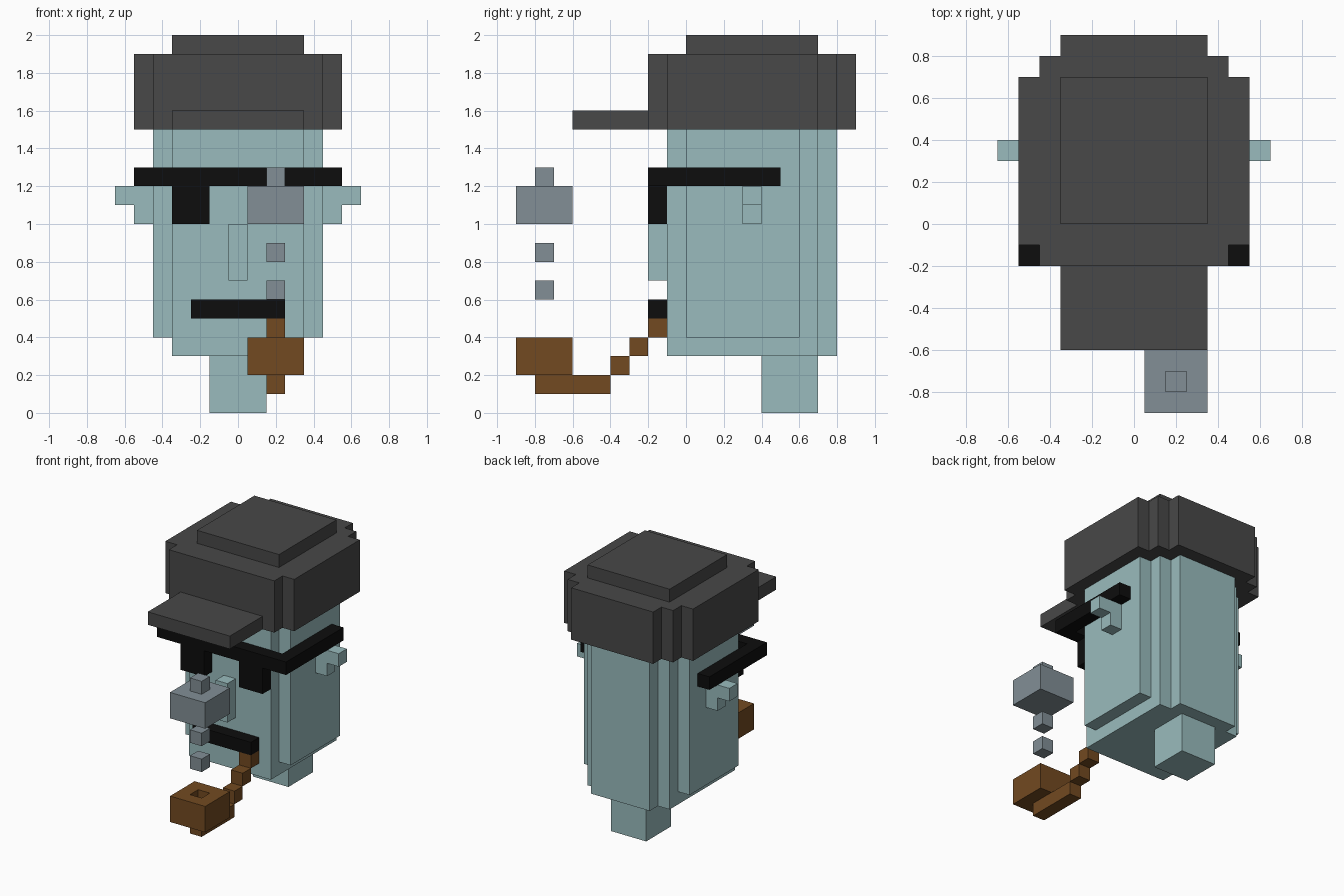
import bpy
import bmesh

cube = bpy.data.objects.get("Cube")
if cube:
    bpy.data.objects.remove(cube, do_unlink=True)


def material(name, rgb):
    mat = bpy.data.materials.new(name)
    mat.use_nodes = True
    mat.diffuse_color = (*rgb, 1)
    mat.node_tree.nodes["Principled BSDF"].inputs["Base Color"].default_value = (*rgb, 1)
    return mat


SKIN = material("pale_teal", (0.32, 0.50, 0.51))
CLOTH = material("charcoal", (0.065, 0.065, 0.065))
BLACK = material("black", (0.004, 0.004, 0.004))
WOOD = material("brown", (0.17, 0.068, 0.015))
SMOKE = material("grey_blue", (0.223, 0.275, 0.305))


def prism(name, outline, z, mat, hole_wall=0):
    """Extrude a plan outline from z[0] to z[1], optionally hollowing the top."""
    bm = bmesh.new()
    base = bm.faces.new([bm.verts.new((x, y, z[0])) for x, y in outline])
    ext = bmesh.ops.extrude_face_region(bm, geom=[base], use_keep_orig=True)
    verts = [v for v in ext["geom"] if isinstance(v, bmesh.types.BMVert)]
    bmesh.ops.translate(bm, verts=verts, vec=(0, 0, z[1] - z[0]))
    bmesh.ops.recalc_face_normals(bm, faces=bm.faces[:])
    if hole_wall:
        top = max(bm.faces, key=lambda f: f.calc_center_median().z)
        bmesh.ops.inset_individual(bm, faces=[top], thickness=hole_wall, use_even_offset=True)
        bmesh.ops.inset_individual(bm, faces=[top], thickness=0, depth=z[0] - z[1] + 0.01)
    mesh = bpy.data.meshes.new(name)
    bm.to_mesh(mesh)
    bm.free()
    mesh.materials.append(mat)
    obj = bpy.data.objects.new(name, mesh)
    bpy.context.collection.objects.link(obj)
    return obj


def box(name, x, y, z, mat, hole_wall=0):
    plan = [(x[0], y[0]), (x[1], y[0]), (x[1], y[1]), (x[0], y[1])]
    return prism(name, plan, z, mat, hole_wall)


def mirrored(half):
    """Complete a plan given on the +x side, front to back."""
    return half + [(-x, y) for x, y in reversed(half)]


# Neck and stepped head
box("neck", (-0.15, 0.15), (0.4, 0.7), (0, 0.3), SKIN)
head = [(0.35, -0.1), (0.35, 0.7), (0.25, 0.7), (0.25, 0.8)]
prism("head", mirrored(head), (0.3, 1.5), SKIN)
box("nose", (-0.05, 0.05), (-0.2, -0.1), (0.7, 1.0), SKIN)
box("mouth", (-0.25, 0.25), (-0.2, -0.1), (0.5, 0.6), BLACK)

# Cheeks, ears, lenses and glasses arms on both sides
for side, s in (("left", 1), ("right", -1)):
    def span(a, b):
        return sorted((s * a, s * b))
    box(side + "_cheek", span(0.35, 0.45), (0, 0.6), (0.4, 1.5), SKIN)
    box(side + "_ear", span(0.45, 0.55), (0.3, 0.4), (1.0, 1.2), SKIN)
    box(side + "_ear_tip", span(0.55, 0.65), (0.3, 0.4), (1.1, 1.2), SKIN)
    box(side + "_lens", span(0.15, 0.35), (-0.2, -0.1), (1.0, 1.2), BLACK)
    box(side + "_glasses_arm", span(0.45, 0.55), (-0.1, 0.5), (1.2, 1.3), BLACK)
box("glasses_bar", (-0.55, 0.55), (-0.2, -0.1), (1.2, 1.3), BLACK)

# Cap with stepped corners, brim and raised crown
cap = [(0.45, -0.2), (0.45, -0.1), (0.55, -0.1), (0.55, 0.7),
       (0.45, 0.7), (0.45, 0.8), (0.35, 0.8), (0.35, 0.9)]
prism("cap", mirrored(cap), (1.5, 1.9), CLOTH)
box("cap_crown", (-0.35, 0.35), (0, 0.7), (1.9, 2.0), CLOTH)
box("cap_brim", (-0.35, 0.35), (-0.6, -0.2), (1.5, 1.6), CLOTH)

# Pipe: stepped stem, base and hollow bowl
narrow, wide = (0.15, 0.25), (0.05, 0.35)
for i in range(3):
    y, z = -0.2 - 0.1 * i, 0.4 - 0.1 * i
    box(f"pipe_stem_{i + 1}", narrow, (y, y + 0.1), (z, z + 0.1), WOOD)
box("pipe_base", narrow, (-0.8, -0.4), (0.1, 0.2), WOOD)
box("pipe_bowl", wide, (-0.9, -0.6), (0.2, 0.4), WOOD, hole_wall=0.1)

# Rising smoke
for i, z in enumerate((0.6, 0.8, 1.2)):
    box(f"smoke_puff_{i + 1}", narrow, (-0.8, -0.7), (z, z + 0.1), SMOKE)
box("smoke_cloud", wide, (-0.9, -0.6), (1.0, 1.2), SMOKE)
